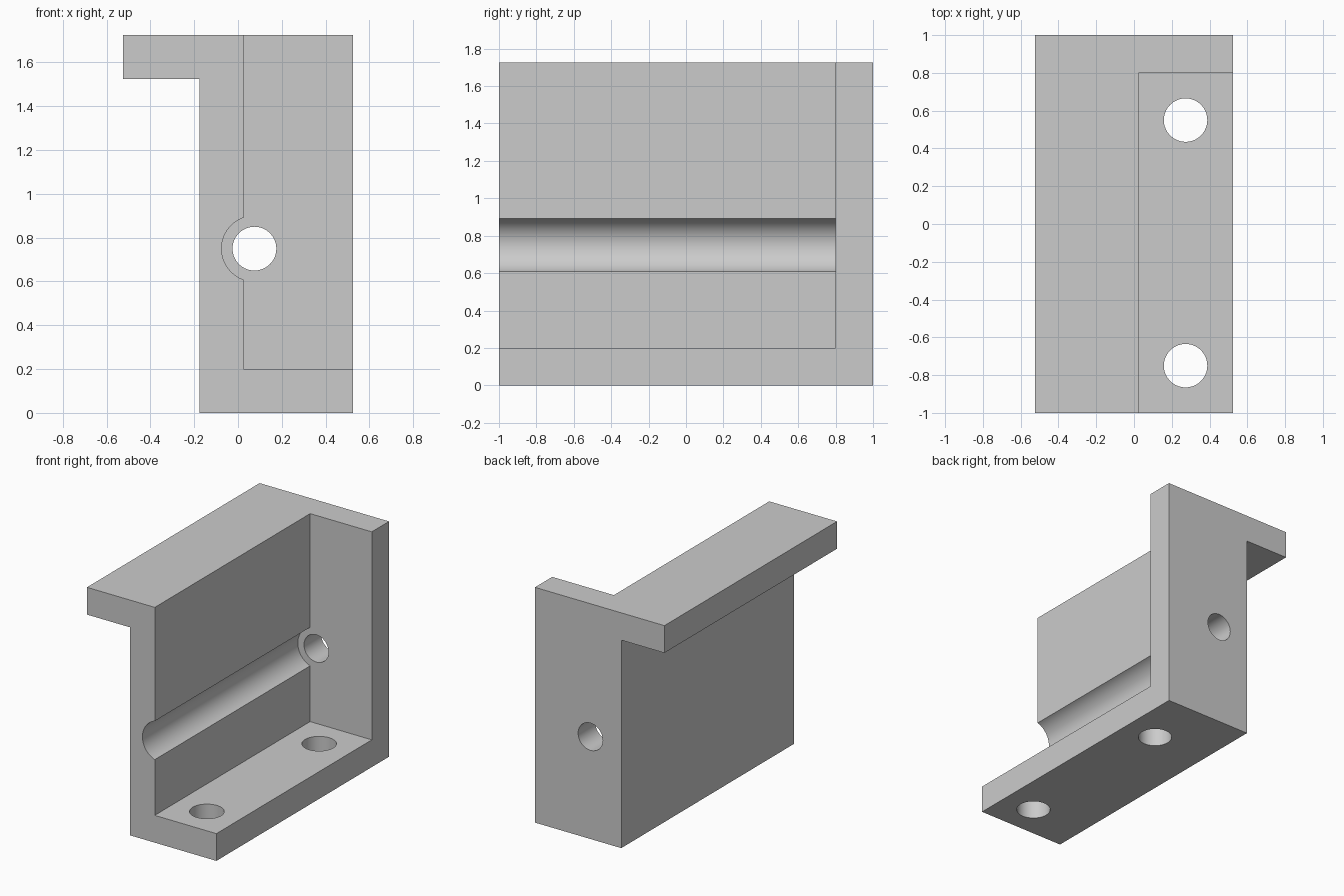
import bpy, bmesh, math
from mathutils import Matrix, Vector

cube = bpy.data.objects.get("Cube")
if cube:
    bpy.data.objects.remove(cube, do_unlink=True)

grey = bpy.data.materials.new("plain grey")
grey.use_nodes = True
grey.diffuse_color = (0.6, 0.6, 0.6, 1)
grey.node_tree.nodes["Principled BSDF"].inputs["Base Color"].default_value = (0.6, 0.6, 0.6, 1)

HALF_X, HALF_Y, HEIGHT, THICK = 0.525, 1.0, 1.725, 0.2
WALL_OUT, WALL_IN = -0.175, 0.025
BORE_X, BORE_Z = 0.075, 0.75


def finish(name, bm):
    bmesh.ops.recalc_face_normals(bm, faces=bm.faces)
    mesh = bpy.data.meshes.new(name)
    bm.to_mesh(mesh)
    bm.free()
    mesh.materials.append(grey)
    obj = bpy.data.objects.new(name, mesh)
    bpy.context.collection.objects.link(obj)
    return obj


def extrude_profile(name, points, y0, y1):
    """Prism from an (x, z) outline, running along y."""
    bm = bmesh.new()
    face = bm.faces.new([bm.verts.new((x, y0, z)) for x, z in points])
    new = bmesh.ops.extrude_face_region(bm, geom=[face])["geom"]
    verts = [v for v in new if isinstance(v, bmesh.types.BMVert)]
    bmesh.ops.translate(bm, verts=verts, vec=(0, y1 - y0, 0))
    return finish(name, bm)


def drill(name, centre, radius, depth, axis):
    """Round hole cutter along the given axis."""
    turn = Vector((0, 0, 1)).rotation_difference(Vector(axis)).to_matrix().to_4x4()
    bm = bmesh.new()
    bmesh.ops.create_cone(bm, cap_ends=True, segments=64, radius1=radius, radius2=radius,
                          depth=depth, matrix=Matrix.Translation(centre) @ turn)
    return finish(name, bm)


# Solid bracket outline with the overhanging top flange
bracket = extrude_profile("bracket", [
    (WALL_OUT, 0), (HALF_X, 0), (HALF_X, HEIGHT), (-HALF_X, HEIGHT),
    (-HALF_X, HEIGHT - THICK), (WALL_OUT, HEIGHT - THICK)], -HALF_Y, HALF_Y)

# Open pocket, including the round groove along the wall
groove_r = 0.15
start = math.acos((WALL_IN - BORE_X) / groove_r)
sweep = 2 * (math.pi - start)
steps = 32
pocket = [(BORE_X + groove_r * math.cos(start + sweep * i / steps),
           BORE_Z + groove_r * math.sin(start + sweep * i / steps)) for i in range(steps + 1)]
pocket += [(WALL_IN, THICK), (1, THICK), (1, 2), (WALL_IN, 2)]
cutters = [extrude_profile("pocket_cutter", pocket, -1.5, HALF_Y - THICK)]

# Bore through the end plate and two mounting holes in the foot
cutters.append(drill("bore_cutter", (BORE_X, 0.9, BORE_Z), 0.1, 0.5, (0, 1, 0)))
for y in (-0.75, 0.55):
    cutters.append(drill("foot_hole_cutter", (0.273, y, 0.1), 0.115, 0.5, (0, 0, 1)))

bpy.ops.object.select_all(action="DESELECT")
bpy.context.view_layer.objects.active = bracket
bracket.select_set(True)
for cutter in cutters:
    mod = bracket.modifiers.new("cut", "BOOLEAN")
    mod.operation = "DIFFERENCE"
    mod.solver = "EXACT"
    mod.object = cutter
    bpy.ops.object.modifier_apply(modifier=mod.name)
    bpy.data.objects.remove(cutter, do_unlink=True)

bpy.ops.object.shade_smooth_by_angle(angle=math.radians(30))
